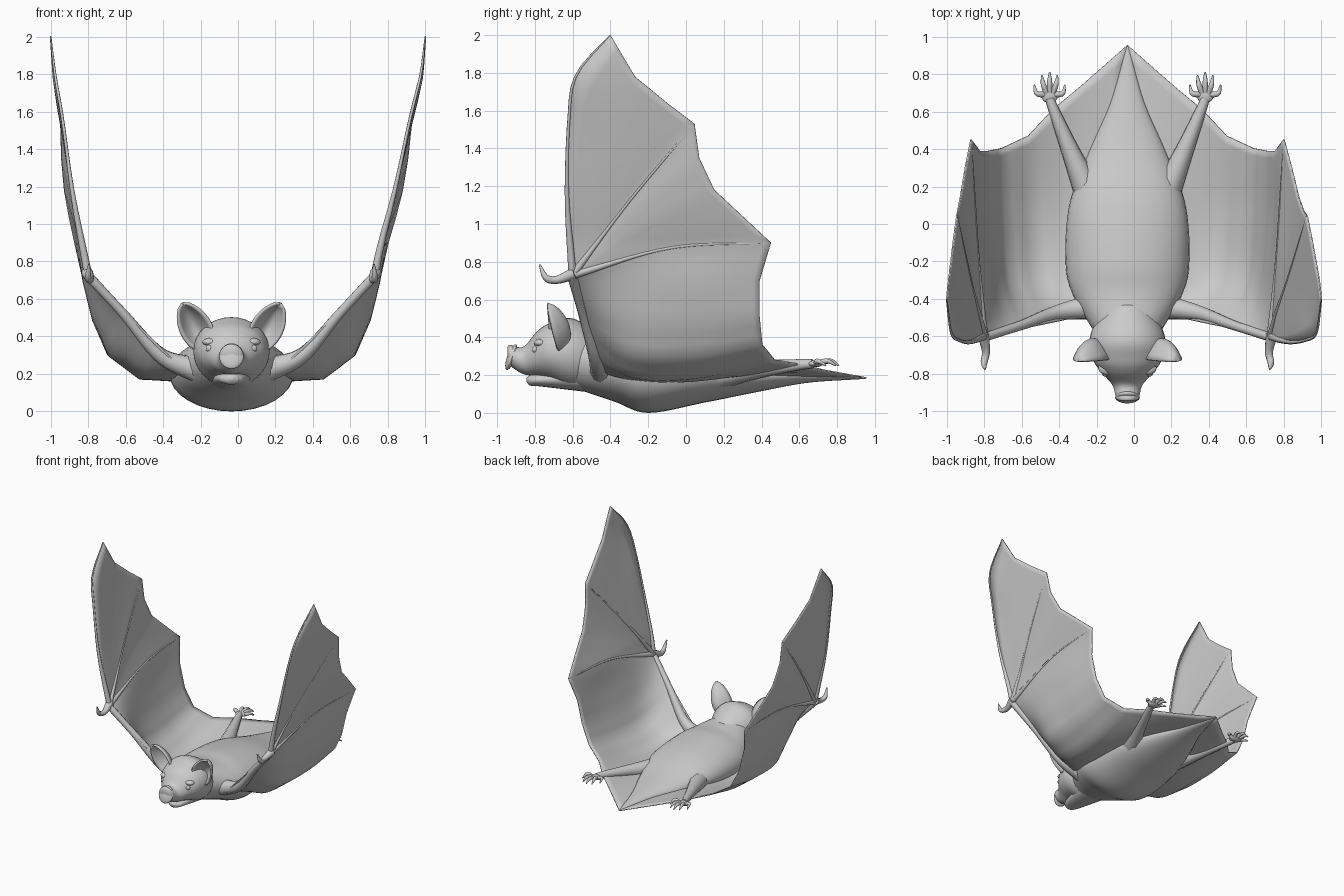
import bpy, bmesh, math
from mathutils import Vector

if "Cube" in bpy.data.objects:
    bpy.data.objects.remove(bpy.data.objects["Cube"])

MID = -0.035
fur = bpy.data.materials.new("grey_fur")
fur.diffuse_color = (0.6, 0.6, 0.6, 1)
fur.use_nodes = True
fur.node_tree.nodes["Principled BSDF"].inputs["Base Color"].default_value = fur.diffuse_color


def place(p, side):
    """Lateral distance to world x; the right hand wing leans out slightly more."""
    u, y, z = p
    if side > 0:
        u += 0.07 * min(1, max(0, (z - 0.9) / 0.9))
    return Vector((MID + side * u, y, z))


def spline(pts, n):
    """Sample a Catmull-Rom curve through pts at n points."""
    pts = [Vector(p) for p in pts]
    ext = [2 * pts[0] - pts[1]] + pts + [2 * pts[-1] - pts[-2]]
    out = []
    for i in range(n):
        f = i / (n - 1) * (len(pts) - 1)
        k = min(int(f), len(pts) - 2)
        t = f - k
        a, b, c, d = ext[k:k + 4]
        out.append(0.5 * (2 * b + (c - a) * t + (2 * a - 5 * b + 4 * c - d) * t * t
                          + (3 * b - a - 3 * c + d) * t ** 3))
    return out


def loft(name, rows, closed=False, thick=0, angle=60):
    """Skin a list of point rows; closed rows become capped tubes."""
    bm = bmesh.new()
    grid = [[bm.verts.new(p) for p in r] for r in rows]
    n = len(grid[0])
    for a, b in zip(grid, grid[1:]):
        for j in range(n if closed else n - 1):
            k = (j + 1) % n
            bm.faces.new((a[j], a[k], b[k], b[j]))
    if closed:
        bm.faces.new(grid[0])
        bm.faces.new(grid[-1])
    bmesh.ops.remove_doubles(bm, verts=bm.verts, dist=0.0005)
    bmesh.ops.recalc_face_normals(bm, faces=bm.faces)
    me = bpy.data.meshes.new(name)
    bm.to_mesh(me)
    bm.free()
    ob = bpy.data.objects.new(name, me)
    bpy.context.collection.objects.link(ob)
    me.materials.append(fur)
    if thick:
        m = ob.modifiers.new("thickness", 'SOLIDIFY')
        m.thickness, m.offset = thick, 0
    bpy.context.view_layer.objects.active = ob
    ob.select_set(True)
    bpy.ops.object.shade_smooth_by_angle(angle=math.radians(angle))
    ob.select_set(False)
    return ob


def tube(name, pts, radii, side, n=14, sides=10):
    """Round tapering limb along a smooth path."""
    path = [place(p, side) for p in spline(pts, n)]
    rr = [r.x for r in spline([(r, 0, 0) for r in radii], n)]
    rows = []
    for i, p in enumerate(path):
        d = (path[min(i + 1, n - 1)] - path[max(i - 1, 0)]).normalized()
        a = d.orthogonal().normalized() if i == 0 else (a - d * a.dot(d)).normalized()
        b = d.cross(a)
        rows.append([p + rr[i] * (a * math.cos(t) + b * math.sin(t))
                     for t in [2 * math.pi * k / sides for k in range(sides)]])
    return loft(name, rows, True)


def trunk(name, stations, n=40, sides=32):
    """Oval sections along y from (y, half width, top, bottom)."""
    ys = spline([(s[0], s[1], 0) for s in stations], n)
    zs = spline([(s[2], s[3], 0) for s in stations], n)
    rows = []
    for p, q in zip(ys, zs):
        c, h = (q.x + q.y) / 2, (q.x - q.y) / 2
        rows.append([(MID + p.y * math.cos(t), p.x, c + h * math.sin(t))
                     for t in [2 * math.pi * k / sides for k in range(sides)]])
    return loft(name, rows, True)


def ball(name, p, size, side=1, tilt=0):
    bpy.ops.mesh.primitive_uv_sphere_add(segments=20, ring_count=12, radius=1,
                                         location=place(p, side), rotation=(tilt, 0, 0))
    ob = bpy.context.object
    ob.name, ob.scale = name, size
    ob.data.materials.append(fur)
    bpy.ops.object.shade_smooth()
    ob.select_set(False)


# Body, head and jaw
trunk("body", [(-.62, .15, .44, .14), (-.38, .29, .4, .06), (-.2, .33, .4, .0),
               (.1, .31, .36, .055), (.4, .2, .28, .115), (.65, .09, .235, .16), (.95, .005, .19, .18)])
trunk("head", [(-.945, .035, .35, .29), (-.93, .06, .36, .25), (-.86, .08, .35, .205),
               (-.79, .14, .43, .195), (-.72, .185, .475, .175), (-.6, .2, .5, .13), (-.42, .12, .4, .14)])
trunk("lower_jaw", [(-.845, .012, .185, .165), (-.825, .045, .2, .145),
                    (-.77, .075, .21, .14), (-.52, .13, .26, .11)], 20, 20)
ball("nose_pad", (0, -.925, .295), (.066, .022, .072), 1, math.radians(-20))

# Hand wing: every rib fans out from the wrist to the scalloped edge
WRIST = Vector((.765, -.6, .73))
SHOULDER = Vector((.28, -.5, .24))
ribs = [[WRIST, (.845, -.63, 1.15), (.90, -.62, 1.55), (.94, -.58, 1.79), (.965, -.40, 2.0)]]
edge = [(.95, -.27, 1.78), (.93, -.10, 1.64), (.91, .045, 1.53), (.905, .07, 1.35),
        (.89, .15, 1.18), (.865, .30, 1.04), (.835, .45, .90)]
for i, tip in enumerate(edge):
    ribs.append([WRIST, WRIST.lerp(Vector(tip), .5) + Vector((.005, 0, .01 * i)), tip])

# Arm wing: ribs hang from the forearm, sag outwards and reach the trailing edge
for f, u, z, end in ((.9, .785, .68, (.79, .39, .70)), (.72, .735, .48, (.745, .39, .51)),
                     (.5, .66, .305, (.67, .405, .36)), (.25, .50, .185, (.53, .47, .28)),
                     (0, .34, .17, (.40, .61, .255))):
    ribs.append([SHOULDER.lerp(WRIST, f), (u - .03, -.3, z + .01), (u, .05, z), end])

# Tail membrane
for u, y, z in ((.25, .735, .225), (0, .955, .185)):
    ribs.append([(u * .8, -.5, .22), (u * .8, 0, .19), (u, y, z)])

for side, tag in ((-1, "left"), (1, "right")):
    # straight in-between rows keep the scalloped edge crisp
    sampled = [spline(r, 28) for r in ribs]
    rows = []
    for a, b in zip(sampled, sampled[1:]):
        rows += [[p.lerp(q, t) for p, q in zip(a, b)] for t in (0, .33, .67)]
    rows.append(sampled[-1])
    loft(tag + "_wing_membrane", [[place(p, side) for p in r] for r in rows], thick=.008)

    # Arm, finger bones and thumb claw
    tube(tag + "_arm", [(.18, -.44, .22), (.38, -.475, .30), (.58, -.545, .525), (.77, -.605, .73)],
         [.07, .042, .026, .026], side, 20)
    for i, nm in ((0, "long_finger"), (3, "middle_finger"), (7, "short_finger")):
        tube(tag + "_" + nm, ribs[i], [.022, .01, .008, .004], side, 16, 8)
    tube(tag + "_thumb", [(.77, -.59, .74), (.755, -.68, .705), (.765, -.74, .715), (.76, -.775, .785)],
         [.032, .022, .018, .005], side)

    # Leg, foot and toes
    tube(tag + "_leg", [(.2, .15, .2), (.3, .38, .23), (.39, .6, .255), (.415, .67, .26)],
         [.08, .05, .03, .025], side)
    ball(tag + "_foot", (.415, .685, .26), (.045, .04, .018), side)
    for k in range(-2, 3):
        du, y = .041 * k, .81 - .017 * k * k
        tube(tag + "_toe_%d" % (k + 3), [(.415 + du * .35, .69, .26), (.415 + du * .85, y - .045, .275),
                                         (.415 + du, y, .25)], [.016, .013, .004], side, 8, 8)

    # Cupped ear: rows run up the ear, points run across its hollow
    rows = []
    for i in range(15):
        t = i / 14
        w = .082 * max(0, math.sin(math.pi * (.2 + .8 * t))) ** .6 + .004
        row = []
        for j in range(13):
            s = j / 6 - 1
            u = .145 + .115 * t - w * s * .85
            z = .36 + .215 * t + w * s * .42
            y = -.70 - .035 * t + 1.1 * w * (1 - s * s) - .02 * s * (1 - t)
            row.append(place((u, y, z), side))
        rows.append(row)
    loft(tag + "_ear", rows, thick=.014)

    # Eye and brow
    ball(tag + "_eye", (.115, -.795, .335), (.022, .02, .02), side)
    ball(tag + "_brow", (.11, -.77, .37), (.045, .035, .022), side)
